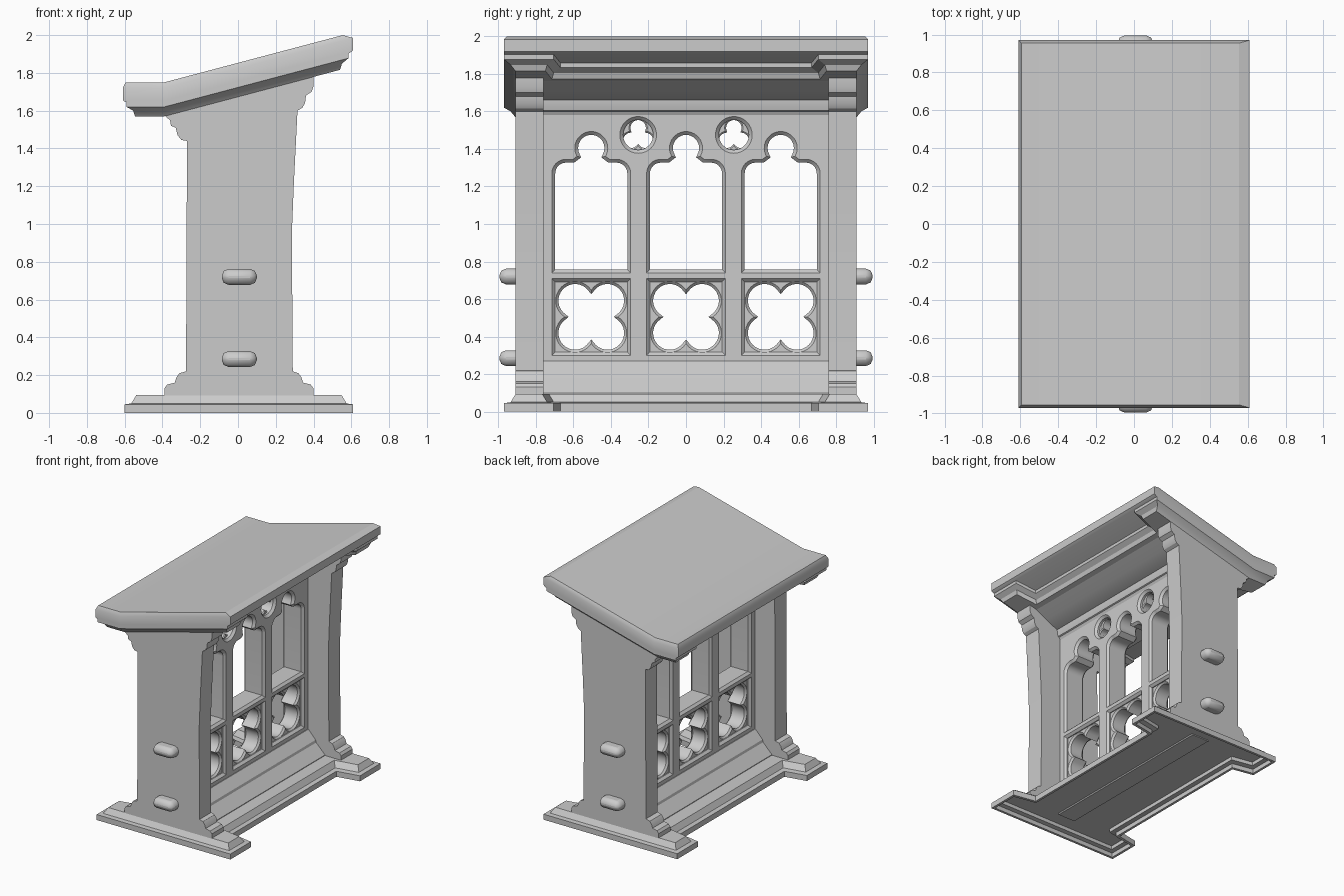
import bpy
import bmesh
from math import sin, cos, pi, sqrt, atan2, radians

cube = bpy.data.objects.get("Cube")
if cube:
    bpy.data.objects.remove(cube, do_unlink=True)

stone = bpy.data.materials.new("pale_grey_stone")
stone.use_nodes = True
GREY = (0.6, 0.6, 0.6, 1.0)
stone.diffuse_color = GREY
stone.node_tree.nodes["Principled BSDF"].inputs["Base Color"].default_value = GREY


def select_only(obj):
    bpy.ops.object.select_all(action="DESELECT")
    obj.select_set(True)
    bpy.context.view_layer.objects.active = obj


def finish(obj):
    obj.data.materials.clear()
    obj.data.materials.append(stone)
    select_only(obj)
    bpy.ops.object.shade_smooth_by_angle(angle=radians(28))


def loft(name, rings, bend=None, kink=None):
    """Skin a stack of matching rings, cap both ends, optionally bend in z."""
    bm = bmesh.new()
    loops = [[bm.verts.new(p) for p in ring] for ring in rings]
    n = len(loops[0])
    for a, b in zip(loops, loops[1:]):
        for i in range(n):
            j = (i + 1) % n
            bm.faces.new((a[i], a[j], b[j], b[i]))
    bm.faces.new(loops[0])
    bm.faces.new(loops[-1])
    if kink is not None:
        bmesh.ops.bisect_plane(bm, geom=bm.verts[:] + bm.edges[:] + bm.faces[:],
                               plane_co=(kink, 0, 0), plane_no=(1, 0, 0))
    if bend:
        for v in bm.verts:
            v.co.z += bend(v.co.x)
    bmesh.ops.recalc_face_normals(bm, faces=bm.faces[:])
    mesh = bpy.data.meshes.new(name)
    bm.to_mesh(mesh)
    bm.free()
    obj = bpy.data.objects.new(name, mesh)
    bpy.context.collection.objects.link(obj)
    finish(obj)


def extrude_profile(name, profile, y0, y1):
    loft(name, [[(x, y, z) for x, z in profile] for y in (y0, y1)])


def h_ring(xl, xr, nl, nr, d, z, dy=None):
    """H-shaped plan: wide feet at both ends, narrower middle, inset by d."""
    xl, xr, nl, nr = xl + d, xr - d, nl + d, nr - d
    y = 0.97 - (d if dy is None else dy)
    tip, root = 0.705 + d, 0.67 + d
    plan = [(xl, -y), (xr, -y), (xr, -tip), (nr, -root), (nr, root), (xr, tip),
            (xr, y), (xl, y), (xl, tip), (nl, root), (nl, -root), (xl, -tip)]
    return [(px, py, z) for px, py in plan]


def arc(cx, cy, r, a0, a1, n):
    return [(cx + r * cos(a0 + (a1 - a0) * i / n),
             cy + r * sin(a0 + (a1 - a0) * i / n)) for i in range(n + 1)]


def foil(cy, cz, lobes, c, r, turn):
    """Outline of overlapping round lobes."""
    h = pi / lobes
    d = c * cos(h) + sqrt(r * r - (c * sin(h)) ** 2)
    spread = atan2(d * sin(h), d * cos(h) - c)
    pts = []
    for k in range(lobes):
        a = turn + 2 * h * k
        pts += arc(cy + c * cos(a), cz + c * sin(a), r, a - spread, a + spread, 16)[:-1]
    return pts


def rect(y0, y1, z0, z1):
    return [(y0, z0), (y1, z0), (y1, z1), (y0, z1)]


def pierced_plate(name, outlines, half, chamfer):
    """Upright plate with chamfered openings, first outline is the outside."""
    curve = bpy.data.curves.new(name, "CURVE")
    curve.dimensions = "2D"
    curve.fill_mode = "BOTH"
    curve.extrude = half - chamfer
    curve.bevel_depth = chamfer
    curve.bevel_resolution = 0
    for pts in outlines:
        s = curve.splines.new("POLY")
        s.points.add(len(pts) - 1)
        for p, (u, v) in zip(s.points, pts):
            p.co = (u, v, 0, 1)
        s.use_cyclic_u = True
    obj = bpy.data.objects.new(name, curve)
    bpy.context.collection.objects.link(obj)
    obj.location.x = 0.005
    obj.rotation_euler = (pi / 2, 0, pi / 2)
    select_only(obj)
    bpy.ops.object.convert(target="MESH")
    finish(bpy.context.view_layer.objects.active)


# Stepped base with a hollow underside
BASE = (-0.60, 0.61, -0.42, 0.42)
loft("base", [h_ring(*BASE, d, z) for d, z in
              ((0.055, 0.07), (0.055, 0.04), (0.02, 0.035), (0.02, 0), (0, 0),
               (0, 0.045), (0.035, 0.05), (0.062, 0.095))])

# End panels with moulded feet and brackets
foot = [(0.40, 0.09), (0.40, 0.13), (0.385, 0.15), (0.345, 0.16),
        (0.335, 0.19), (0.32, 0.21), (0.29, 0.22)]
bracket_right = [(0.285, 0.95), (0.295, 1.2), (0.315, 1.6), (0.34, 1.615), (0.355, 1.64),
                 (0.36, 1.68), (0.39, 1.70), (0.40, 1.73), (0.40, 1.80)]
bracket_left = [(-0.39, 1.61), (-0.385, 1.57), (-0.36, 1.55), (-0.355, 1.52), (-0.33, 1.51),
                (-0.32, 1.47), (-0.30, 1.445), (-0.27, 1.44)]
foot_left = [(0.015 - x if x < 0.3 else 0.01 - x, z) for x, z in reversed(foot)]
end_profile = foot + bracket_right + bracket_left + foot_left
for side, label in ((-1, "front"), (1, "back")):
    extrude_profile(label + "_end_panel", end_profile, side * 0.76, side * 0.91)
    # Tenon pegs through the end panels
    for z, level in ((0.285, "lower"), (0.72, "upper")):
        bpy.ops.mesh.primitive_cube_add(size=1, location=(0.007, side * 0.92, z))
        peg = bpy.context.object
        peg.name = f"{label}_{level}_peg"
        peg.scale = (0.186, 0.15, 0.084)
        bpy.ops.object.transform_apply(location=False, rotation=False, scale=True)
        bevel = peg.modifiers.new("rounded", "BEVEL")
        bevel.width = 0.036
        bevel.segments = 2
        finish(peg)

# Centre screen: arched windows above square frames, roundels between arches
BAYS = (-0.505, 0, 0.505)
right_half = ([(0.21, 0.74)] + arc(0.135, 1.27, 0.075, 0, pi / 2, 8) + [(0.097, 1.345)]
              + arc(0, 1.405, 0.088, radians(-30), pi / 2, 12))
window = right_half + [(-u, v) for u, v in reversed(right_half[:-1])]
screen = [rect(-0.78, 0.78, 0.08, 1.70)]
tracery = [rect(-0.75, 0.75, 0.28, 0.73)]
for c in BAYS:
    screen.append([(c + u, v) for u, v in window])
    screen.append(rect(c - 0.21, c + 0.21, 0.30, 0.71))
    tracery.append(foil(c, 0.505, 4, 0.122, 0.103, pi / 4))
for c in (-0.255, 0.255):
    screen.append(arc(c, 1.475, 0.098, 0, 2 * pi, 32)[:-1])
    pierced_plate("roundel_tracery",
                  [arc(c, 1.475, 0.09, 0, 2 * pi, 32)[:-1],
                   foil(c, 1.468, 3, 0.045, 0.049, pi / 2)], 0.06, 0.008)
pierced_plate("centre_screen", screen, 0.095, 0.018)
pierced_plate("quatrefoil_tracery", tracery, 0.07, 0.014)

# Sill and cornice mouldings on both faces of the screen
sill = [(0.06, 0.09), (0.25, 0.09), (0.25, 0.10), (0.17, 0.18), (0.165, 0.20), (0.10, 0.27), (0.06, 0.27)]
cornice = [(0.06, 1.58), (0.095, 1.58), (0.105, 1.60), (0.115, 1.605), (0.12, 1.625),
           (0.125, 1.66), (0.125, 1.70), (0.06, 1.70)]
for s, label in ((1, "left"), (-1, "right")):
    for part, prof in (("sill", sill), ("cornice", cornice)):
        extrude_profile(f"{label}_{part}", [(0.005 + s * x, z) for x, z in prof], -0.77, 0.77)

# Cove between the screen and the desk underside
extrude_profile("cove", [(-0.13, 1.70), (-0.13, 1.635), (0.13, 1.66), (0.24, 1.71),
                         (0.35, 1.77), (0.35, 1.82)], -0.77, 0.77)

# Sloping top with a flat ledge on the low edge
KINK = -0.39


def roofline(x):
    return 1.75 + max(0, x - KINK) * 0.2646


loft("desk_top",
     [[(xl, -y, -t), (xr, -y, -t), (xr, y, -t), (xl, y, -t)] for xl, xr, y, t in
      ((-0.595, 0.555, 0.955, 0), (-0.61, 0.61, 0.97, 0.03), (-0.61, 0.61, 0.97, 0.095),
       (-0.595, 0.59, 0.97, 0.105))],
     bend=roofline, kink=KINK)

# Notched moulding under the desk, echoing the base
UNDER = (-0.59, 0.585, -0.42, 0.42)
loft("desk_under_moulding",
     [h_ring(*UNDER, d, -t, dy) for d, t, dy in
      ((0, 0.10, 0), (0, 0.13, 0), (0.035, 0.15, 0.035), (0.045, 0.18, 0.06))],
     bend=roofline, kink=KINK)
